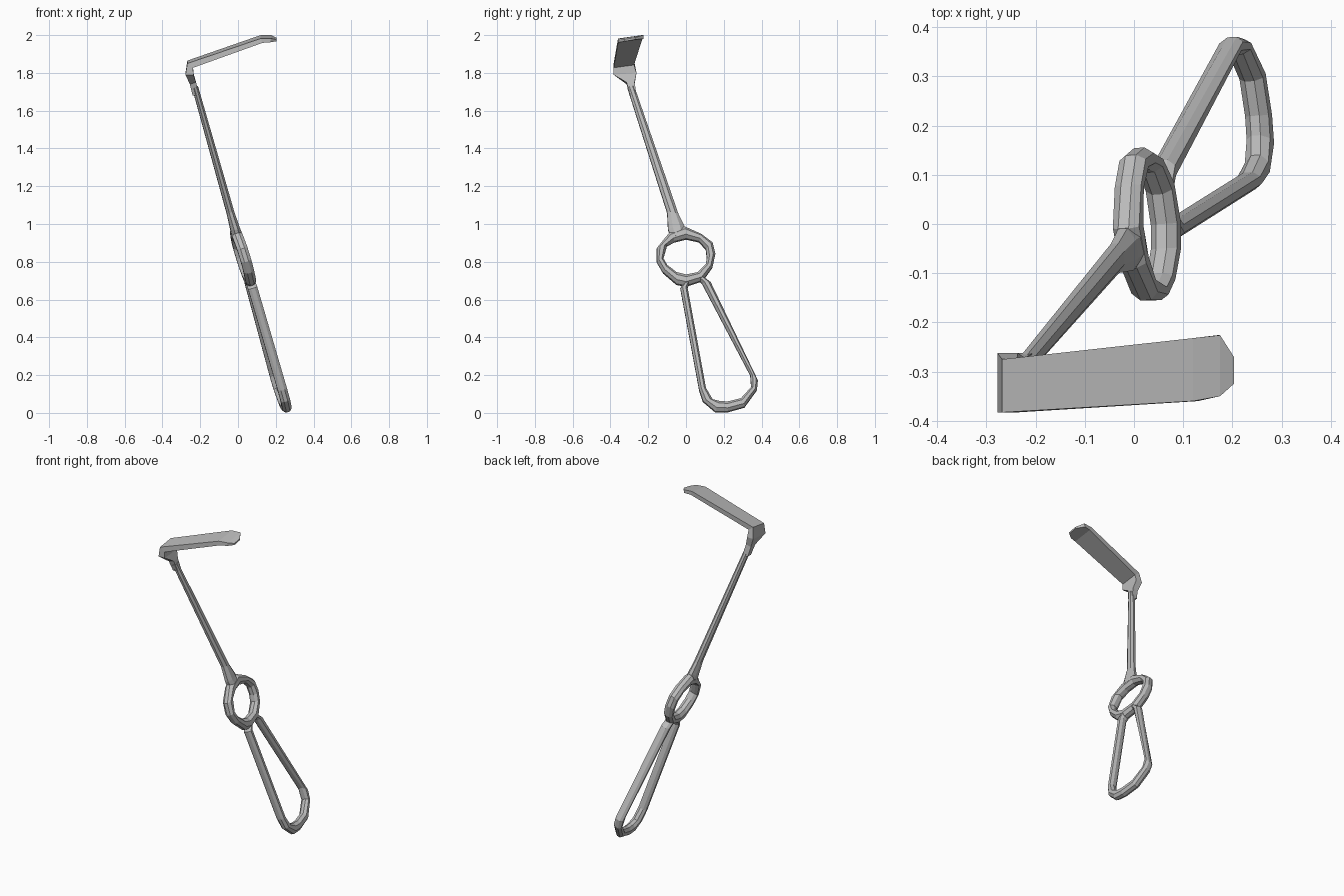
import bpy
import bmesh
from mathutils import Vector

cube = bpy.data.objects.get("Cube")
if cube:
    bpy.data.objects.remove(cube, do_unlink=True)

steel = bpy.data.materials.new("steel_grey")
steel.use_nodes = True
GREY = (0.5, 0.5, 0.5, 1)
steel.diffuse_color = GREY
steel.node_tree.nodes["Principled BSDF"].inputs["Base Color"].default_value = GREY

# The handle, ring and shaft share one tilted plane: x follows from y and z
NORMAL = Vector((1, 0.073, 0.306)).normalized()


def on_plane(y, z):
    return Vector((0.279 - 0.306 * z - 0.073 * y, y, z))


def loft(name, sections, closed):
    """Skin a row of cross-sections that have equal point counts."""
    bm = bmesh.new()
    rings = [[bm.verts.new(p) for p in s] for s in sections]
    n = len(rings[0])
    pairs = list(zip(rings, rings[1:]))
    if closed:
        pairs.append((rings[-1], rings[0]))
    else:
        bm.faces.new(rings[0])
        bm.faces.new(rings[-1])
    for a, b in pairs:
        for i in range(n):
            j = (i + 1) % n
            bm.faces.new((a[i], a[j], b[j], b[i]))
    bmesh.ops.recalc_face_normals(bm, faces=bm.faces)
    mesh = bpy.data.meshes.new(name)
    bm.to_mesh(mesh)
    bm.free()
    mesh.materials.append(steel)
    obj = bpy.data.objects.new(name, mesh)
    bpy.context.collection.objects.link(obj)
    return obj


def bar_section(outer, inner, half):
    """Chamfered bar section between an outer and an inner edge point."""
    a, b = on_plane(*outer), on_plane(*inner)
    shape = [(0, -0.4), (0.28, -1), (0.72, -1), (1, -0.4),
             (1, 0.4), (0.72, 1), (0.28, 1), (0, 0.4)]
    return [a.lerp(b, s) + NORMAL * half * w for s, w in shape]


def bar(name, edges, start, end, closed):
    last = len(edges) - 1
    loft(name, [bar_section(o, i, start + (end - start) * k / last)
                for k, (o, i) in enumerate(edges)], closed)


# Finger ring: outer and inner edge points in (y, z)
bar("finger_ring", [
    ((-.155, .80), (-.12, .815)), ((-.155, .87), (-.10, .885)),
    ((-.09, .95), (-.06, .905)), ((-.01, .985), (0, .92)),
    ((.08, .945), (.07, .905)), ((.14, .90), (.105, .865)),
    ((.155, .84), (.11, .82)), ((.14, .77), (.105, .785)),
    ((.09, .70), (.06, .742)), ((0, .67), (0, .73)),
    ((-.05, .68), (-.05, .742)), ((-.12, .74), (-.10, .78)),
], .028, .028, True)

# Open loop handle
bar("handle_loop", [
    ((-.03, .66), (.008, .66)), ((.07, .12), (.105, .13)),
    ((.09, .06), (.14, .07)), ((.155, .005), (.18, .06)),
    ((.22, .005), (.22, .058)), ((.31, .03), (.29, .075)),
    ((.375, .12), (.345, .135)), ((.38, .17), (.34, .20)),
    ((.13, .69), (.085, .685)), ((.07, .735), (.06, .71)),
    ((0, .70), (.02, .69)),
], .025, .025, True)

# Tapered shaft
bar("shaft", [
    ((-.08, .925), (0, .94)), ((-.095, .97), (-.01, .99)),
    ((-.10, 1.06), (-.04, 1.05)), ((-.31, 1.72), (-.275, 1.73)),
], .029, .016, False)

# Head and blade: (outer x, z), (inner x, z), (front y, back y), front drop
blade = [
    ((-.24, 1.68), (-.205, 1.68), (-.295, -.262), 0),
    ((-.255, 1.74), (-.222, 1.75), (-.315, -.272), 0),
    ((-.278, 1.80), (-.236, 1.80), (-.383, -.262), .01),
    ((-.268, 1.865), (-.238, 1.842), (-.383, -.275), .015),
    ((.12, 2.0), (.13, 1.977), (-.36, -.232), .018),
    ((.175, 2.0), (.17, 1.98), (-.35, -.226), .018),
    ((.203, 1.987), (.203, 1.977), (-.325, -.27), .01),
]
loft("blade", [[
    (ox, front, oz - drop), (ox, back, oz),
    (ix, back, iz), (ix, front, iz - drop),
] for (ox, oz), (ix, iz), (front, back), drop in blade], False)
